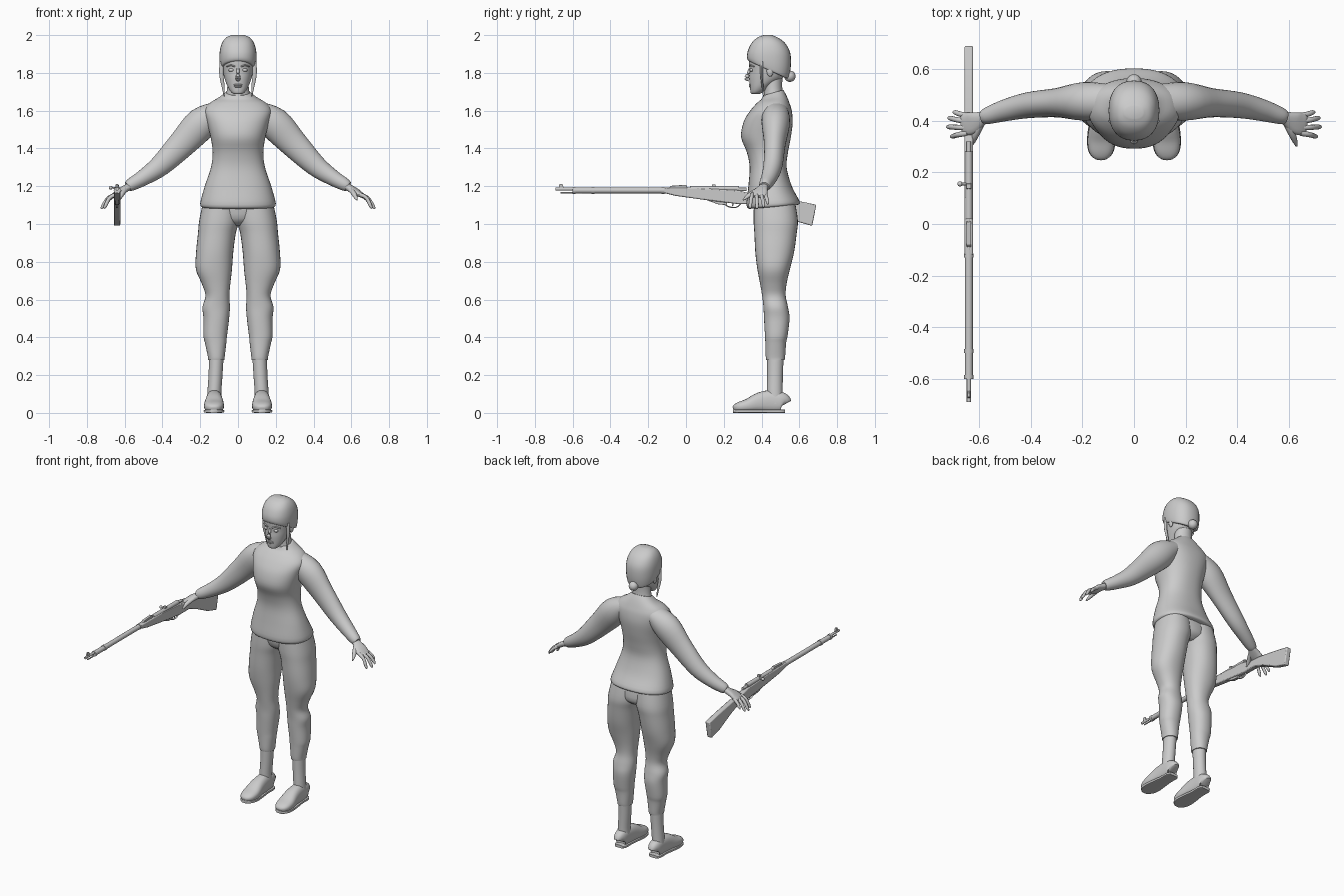
import bpy, bmesh, math
from mathutils import Vector

grey = bpy.data.materials.new("plain_grey")
grey.diffuse_color = (0.6, 0.6, 0.6, 1)


def finish(name, bm, angle=45):
    bmesh.ops.recalc_face_normals(bm, faces=bm.faces)
    me = bpy.data.meshes.new(name)
    bm.to_mesh(me)
    bm.free()
    me.materials.append(grey)
    me.polygons.foreach_set("use_smooth", [True] * len(me.polygons))
    me.set_sharp_from_angle(angle=math.radians(angle))
    ob = bpy.data.objects.new(name, me)
    bpy.context.collection.objects.link(ob)
    return ob


def refine(rows, n):
    """Catmull-Rom interpolation of every column."""
    out = []
    for i in range(len(rows) - 1):
        a, b, c, d = (rows[max(0, min(len(rows) - 1, i + k))] for k in (-1, 0, 1, 2))
        for j in range(n):
            t = j / n
            out.append([0.5 * (2 * q + (r - p) * t + (2 * p - 5 * q + 4 * r - s) * t * t
                               + (3 * q - p - 3 * r + s) * t ** 3)
                        for p, q, r, s in zip(a, b, c, d)])
    return out + [list(rows[-1])]


def superellipse(n, p):
    for i in range(n):
        c, s = math.cos(2 * math.pi * i / n), math.sin(2 * math.pi * i / n)
        yield (math.copysign(abs(c) ** (2 / p), c), math.copysign(abs(s) ** (2 / p), s))


def skin(name, rings, angle=45):
    bm = bmesh.new()
    loops = [[bm.verts.new(v) for v in ring] for ring in rings]
    n = len(loops[0])
    for a, b in zip(loops, loops[1:]):
        for i in range(n):
            bm.faces.new((a[i], a[(i + 1) % n], b[(i + 1) % n], b[i]))
    bm.faces.new(loops[0])
    bm.faces.new(loops[-1])
    return finish(name, bm, angle)


def body(name, rows, p=2.2, side=1, seg=32, n=4):
    """Stacked level sections: z, x0, x1, y0, y1, tilt."""
    rings = []
    for z, x0, x1, y0, y1, t in refine(rows, n):
        rings.append([(side * ((x0 + x1) / 2 + (x1 - x0) / 2 * c),
                       (y0 + y1) / 2 + (y1 - y0) / 2 * s, z + t * s)
                      for c, s in superellipse(seg, p)])
    return skin(name, rings)


def sweep(name, rows, p=2, side=1, seg=16, n=4, angle=45):
    """Sections across a path: x, y, z, half width, half height."""
    rows = refine(rows, n)
    pts = [Vector(r[:3]) for r in rows]
    rings = []
    for i, r in enumerate(rows):
        t = (pts[min(i + 1, len(pts) - 1)] - pts[max(i - 1, 0)]).normalized()
        u = t.cross((0, 0, 1) if abs(t.z) < 0.95 else (0, 1, 0)).normalized()
        v = u.cross(t)
        ring = [pts[i] + u * c * r[3] + v * s * r[4] for c, s in superellipse(seg, p)]
        rings.append([(side * q.x, q.y, q.z) for q in ring])
    return skin(name, rings, angle)


def ball(name, loc, size, seg=16):
    bm = bmesh.new()
    bmesh.ops.create_uvsphere(bm, u_segments=seg, v_segments=seg // 2 + 2, radius=1)
    for v in bm.verts:
        v.co = Vector([c * s + o for c, s, o in zip(v.co, size, loc)])
    return finish(name, bm)


def sym(z, w, y0, y1, t=0):
    return (z, -w, w, y0, y1, t)


# Torso: sweater, hips, neck
body("sweater", [sym(1.09, .19, .335, .59, .01), sym(1.11, .2, .32, .602, .008),
                 sym(1.2, .176, .33, .56), sym(1.3, .143, .337, .533),
                 sym(1.38, .134, .322, .54), sym(1.46, .145, .292, .555),
                 sym(1.54, .165, .305, .565), sym(1.6, .178, .34, .56),
                 sym(1.64, .15, .375, .548), sym(1.67, .1, .398, .532, .01),
                 sym(1.695, .066, .408, .515, .015)], p=2.3, seg=48)
body("hips", [sym(.99, .06, .42, .54), sym(1.03, .13, .375, .58), sym(1.13, .17, .36, .57)])
body("neck", [sym(1.65, .075, .41, .53), sym(1.7, .06, .413, .512),
              sym(1.76, .055, .41, .51), sym(1.82, .055, .41, .52)], p=2)

# Head, face and hair
body("head", [sym(1.688, .022, .352, .39), sym(1.70, .038, .343, .42, .006),
              sym(1.73, .056, .339, .46, .008), sym(1.77, .071, .335, .51),
              sym(1.81, .08, .337, .53), sym(1.87, .086, .333, .54),
              sym(1.92, .08, .345, .53)], p=2.1)
body("hair", [sym(1.815, .086, .338, .535, -.045), sym(1.822, .093, .328, .545, -.045),
              sym(1.86, .098, .323, .555, -.025), sym(1.91, .097, .327, .552, -.005),
              sym(1.955, .086, .345, .527), sym(1.985, .065, .375, .49),
              sym(2.0, .035, .41, .455)], p=2.3)
ball("hair_bun", (0, .55, 1.782), (.03, .03, .03))
sweep("nose", [(0, .338, 1.822, .007, .006), (0, .328, 1.79, .009, .01),
               (0, .32, 1.773, .014, .012), (0, .334, 1.762, .010, .008)], seg=12)
for i, z in enumerate((1.737, 1.728)):
    ball(("upper_lip", "lower_lip")[i], (0, .342, z), (.023, .009, .006), 12)
for s in (-1, 1):
    ball("eye", (s * .036, .347, 1.815), (.015, .01, .009), 12)
    sweep("brow", [(.016, .337, 1.834, .005, .004), (.038, .344, 1.84, .006, .004),
                   (.06, .36, 1.833, .004, .003)], side=s, seg=8)
    ball("ear", (s * .083, .445, 1.81), (.01, .018, .03), 12)
    sweep("hair_lock", [(.086, .40, 1.86, .012, .01), (.088, .40, 1.79, .011, .007),
                        (.079, .405, 1.73, .008, .005), (.073, .41, 1.675, .002, .002)],
          side=s, seg=10)

# Limbs
for s in (-1, 1):
    body("trouser_leg", [(.28, .072, .158, .425, .522, 0), (.3, .07, .16, .422, .525, 0),
                         (.37, .062, .175, .42, .53, 0), (.41, .058, .183, .418, .538, 0),
                         (.5, .047, .183, .413, .548, 0), (.56, .043, .188, .41, .54, 0),
                         (.62, .046, .172, .403, .528, 0), (.68, .041, .19, .393, .532, 0),
                         (.76, .032, .223, .378, .55, 0), (.85, .025, .222, .367, .572, 0),
                         (.95, .012, .212, .362, .586, 0), (1.02, -.006, .205, .358, .592, 0),
                         (1.13, -.006, .182, .36, .575, 0)], side=s)
    body("boot_shaft", [(.05, .086, .166, .43, .515, 0), (.11, .088, .162, .428, .512, 0),
                        (.2, .082, .156, .43, .513, 0), (.3, .076, .153, .43, .517, 0)],
         p=2, side=s)
    sweep("boot_foot", [(.126, .522, .045, .022, .035), (.126, .51, .055, .037, .052),
                        (.126, .45, .06, .041, .06), (.126, .39, .055, .046, .053),
                        (.127, .33, .039, .053, .037), (.128, .285, .031, .048, .028),
                        (.128, .26, .025, .033, .02), (.128, .25, .022, .015, .01)],
          p=2.5, side=s, seg=24)
    sweep("boot_sole", [(.126, .524, .009, .03, .009), (.126, .5, .009, .042, .009),
                        (.126, .44, .009, .042, .009), (.127, .33, .009, .055, .009),
                        (.128, .275, .009, .046, .009), (.128, .25, .009, .02, .009)],
          p=5, side=s)
    sweep("sleeve", [(.09, .475, 1.605, .065, .05), (.19, .475, 1.535, .075, .085),
                     (.295, .47, 1.425, .057, .074), (.41, .46, 1.31, .05, .057),
                     (.5, .44, 1.246, .042, .043), (.565, .42, 1.209, .033, .034),
                     (.585, .415, 1.198, .026, .026)], side=s, seg=28)
    sweep("palm", [(.55, .418, 1.214, .02, .018), (.585, .41, 1.194, .026, .018),
                   (.625, .392, 1.17, .042, .017), (.655, .385, 1.152, .042, .013),
                   (.668, .383, 1.145, .032, .008)], p=2.4, side=s)
    # base y, then tip x, y, z
    for by, tx, ty, tz in ((.42, .7, .432, 1.105), (.397, .72, .41, 1.088),
                           (.373, .724, .376, 1.08), (.352, .71, .34, 1.082)):
        sweep("finger", [(.645, by, 1.157, .011, .011),
                         ((.65 + tx) / 2, (by + ty) / 2, 1.138, .010, .010),
                         (tx - .008, ty, tz + .014, .009, .009), (tx, ty, tz, .004, .004)],
              side=s, seg=10)
    sweep("thumb", [(.595, .385, 1.183, .015, .013), (.612, .35, 1.163, .014, .013),
                    (.623, .322, 1.142, .010, .010), (.63, .302, 1.128, .004, .004)],
          side=s, seg=10)

# Rifle, lying along y
RX = -.64


def plate(name, outline, half, bevel=.006):
    """Side outline (y, z) given thickness across x."""
    bm = bmesh.new()
    f = bm.faces.new([bm.verts.new((RX - half, y, z)) for y, z in outline])
    g = bmesh.ops.extrude_face_region(bm, geom=[f])["geom"]
    bmesh.ops.translate(bm, vec=(2 * half, 0, 0),
                        verts=[v for v in g if isinstance(v, bmesh.types.BMVert)])
    ob = finish(name, bm, 40)
    if bevel:
        m = ob.modifiers.new("rounding", 'BEVEL')
        m.width, m.segments = bevel, 2
    return ob


def rod(name, y0, y1, z, r, x=RX):
    return sweep(name, [(x, y0, z, r, r), (x, y1, z, r, r)], n=1, seg=16)


plate("rifle_stock", [(-.12, 1.192), (.1, 1.19), (.28, 1.178), (.36, 1.155), (.44, 1.15),
                      (.58, 1.125), (.69, 1.102), (.668, .99), (.58, 1.015), (.46, 1.075),
                      (.38, 1.105), (.28, 1.105), (.2, 1.115), (.08, 1.13), (-.06, 1.15),
                      (-.12, 1.165)], .017)
rod("rifle_barrel", -.69, .1, 1.185, .008)
rod("rifle_forestock", -.6, -.1, 1.178, .0155)
rod("rifle_cleaning_rod", -.665, -.55, 1.165, .004)
for y in (-.6, -.5, -.13):
    rod("rifle_band", y, y + .016, 1.178, .018)
rod("rifle_receiver", .02, .28, 1.187, .014)
rod("rifle_bolt", .24, .32, 1.183, .009)
plate("rifle_front_sight", [(-.675, 1.185), (-.67, 1.212), (-.655, 1.212), (-.645, 1.185)], .005, 0)
plate("rifle_rear_sight", [(-.09, 1.19), (-.08, 1.202), (0, 1.208), (.01, 1.19)], .009, .002)
plate("rifle_clip_guide", [(.135, 1.19), (.138, 1.21), (.155, 1.21), (.16, 1.19)], .008, 0)
sweep("rifle_bolt_handle", [(-.642, .155, 1.19, .005, .005), (-.668, .155, 1.192, .005, .005)],
      n=1, seg=10)
ball("rifle_bolt_knob", (-.674, .155, 1.192), (.01, .01, .01), 12)
plate("rifle_magazine", [(.1, 1.13), (.22, 1.12), (.215, 1.1), (.17, 1.104)], .01, .002)
sweep("rifle_trigger_guard", [(RX, .2, 1.11, .006, .003), (RX, .225, 1.092, .006, .003),
                              (RX, .265, 1.088, .006, .003), (RX, .29, 1.108, .006, .003)], seg=8)
sweep("rifle_trigger", [(RX, .25, 1.112, .003, .003), (RX, .246, 1.094, .003, .003)], n=1, seg=8)
